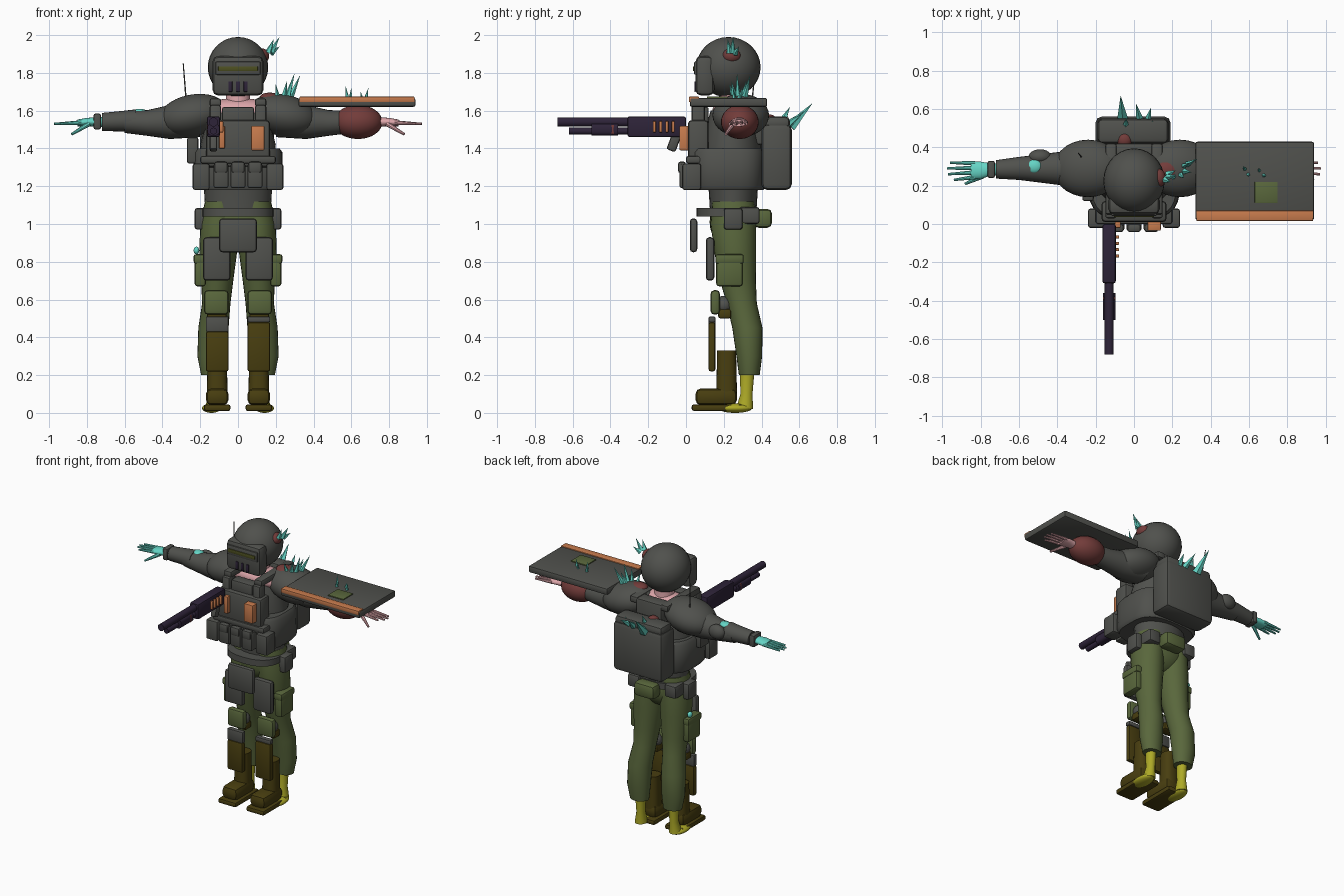
import bpy, bmesh, math
from mathutils import Vector

default_cube = bpy.data.objects.get("Cube")
if default_cube:
    bpy.data.objects.remove(default_cube, do_unlink=True)


def paint(name, red, green, blue):
    material = bpy.data.materials.new(name)
    material.use_nodes = True
    material.diffuse_color = (red, green, blue, 1)
    material.node_tree.nodes["Principled BSDF"].inputs["Base Color"].default_value = (red, green, blue, 1)
    return material


grey = paint("armor grey", .08, .082, .074)
olive = paint("olive cloth", .1, .135, .045)
visor = paint("visor olive", .075, .08, .015)
brown = paint("boot brown", .065, .048, .005)
yellow = paint("yellow skin", .42, .4, .02)
teal = paint("teal crystal", .13, .66, .56)
pink = paint("pink skin", .72, .38, .4)
red = paint("red flesh", .17, .045, .042)
orange = paint("orange plastic", .58, .2, .075)
purple = paint("gun purple", .027, .017, .04)


def finish(bm, name, material, angle=38):
    """Turn a bmesh into a shaded, coloured object."""
    bmesh.ops.recalc_face_normals(bm, faces=bm.faces)
    mesh = bpy.data.meshes.new(name)
    bm.to_mesh(mesh)
    bm.free()
    mesh.materials.append(material)
    mesh.shade_smooth()
    mesh.set_sharp_from_angle(angle=math.radians(angle))
    part = bpy.data.objects.new(name, mesh)
    bpy.context.collection.objects.link(part)
    return part


def box(name, material, xs, ys, zs, bevel=.012):
    """Bevelled box given by its range on each axis."""
    bm = bmesh.new()
    bmesh.ops.create_cube(bm, size=1)
    spans = [sorted(span) for span in (xs, ys, zs)]
    for vert in bm.verts:
        vert.co = [low + (c + .5) * (high - low) for c, (low, high) in zip(vert.co, spans)]
    if bevel:
        limit = min(high - low for low, high in spans) * .45
        bmesh.ops.bevel(bm, geom=bm.edges[:], offset=min(bevel, limit), segments=2,
                        profile=.5, affect="EDGES")
    return finish(bm, name, material)


def ball(name, material, centre, radii, tilt=0):
    bm = bmesh.new()
    bmesh.ops.create_uvsphere(bm, u_segments=28, v_segments=16, radius=1)
    for vert in bm.verts:
        vert.co = [c * r for c, r in zip(vert.co, radii)]
    part = finish(bm, name, material, 60)
    part.location = centre
    part.rotation_euler.y = tilt
    return part


def loft(name, material, axis, rings, power=1, sides=24):
    """Skin over rings: position along axis, two centre values, two radii."""
    bm = bmesh.new()
    loops = []
    for along, a, b, radius_a, radius_b in rings:
        loop = []
        for i in range(sides):
            turn = math.tau * i / sides
            c, s = math.cos(turn), math.sin(turn)
            point = [a + radius_a * math.copysign(abs(c) ** power, c),
                     b + radius_b * math.copysign(abs(s) ** power, s)]
            point.insert("xyz".index(axis), along)
            loop.append(bm.verts.new(point))
        loops.append(loop)
    for low, high in zip(loops, loops[1:]):
        for i in range(sides):
            j = (i + 1) % sides
            bm.faces.new((low[i], low[j], high[j], high[i]))
    bm.faces.new(loops[0])
    bm.faces.new(loops[-1])
    return finish(bm, name, material, 50)


def spike(name, material, base, tip, radius, end=0, sides=5):
    bm = bmesh.new()
    base, tip = Vector(base), Vector(tip)
    bmesh.ops.create_cone(bm, cap_ends=True, segments=sides, radius1=radius, radius2=end,
                          depth=(tip - base).length)
    part = finish(bm, name, material, 30)
    part.location = (base + tip) / 2
    part.rotation_euler = (tip - base).to_track_quat("Z", "Y").to_euler()
    return part


def crystals(name, base, tips, radius=.018):
    for tip in tips:
        root = Vector(base).lerp(Vector(tip), .1)
        root.x += (tip[0] - base[0]) * .4
        root.y += (tip[1] - base[1]) * .4
        spike(name, teal, root, tip, radius)


# Head and helmet
loft("neck", pink, "z", [(1.58, 0, .24, .07, .07), (1.74, 0, .24, .06, .06)])
ball("helmet", grey, (0, .225, 1.83), (.16, .17, .16))
box("face_plate", grey, (-.135, .135), (.05, .15), (1.68, 1.89), .03)
box("visor_frame", grey, (-.12, .12), (.042, .06), (1.79, 1.86))
box("visor_strip", visor, (-.105, .105), (.036, .044), (1.81, 1.835), .003)
for x in (-.04, 0, .04):
    box("face_vent", purple, (x - .01, x + .01), (.044, .052), (1.7, 1.755), .002)
ball("head_growth", red, (.125, .24, 1.89), (.04, .05, .04))
crystals("head_crystal", (.13, .24, 1.9), [(.22, .25, 1.99), (.19, .22, 1.98), (.22, .28, 1.94)])

# Torso, vest and shoulders
loft("torso", grey, "z", [(1.02, 0, .25, .17, .12), (1.18, 0, .25, .18, .13),
                          (1.42, 0, .24, .2, .16), (1.6, 0, .25, .15, .12)])
ball("bare_shoulders", pink, (0, .24, 1.6), (.23, .1, .065))
loft("vest_wrap", grey, "z", [(1.18, 0, .22, .225, .19), (1.2, 0, .22, .24, .2),
                              (1.38, 0, .22, .235, .2), (1.4, 0, .22, .22, .19)], .65, 32)
box("chest_plate", grey, (-.17, .17), (.01, .12), (1.3, 1.55), .02)
box("chest_band", grey, (-.2, .2), (0, .1), (1.32, 1.36))
box("vest_collar", grey, (-.085, .085), (.04, .12), (1.52, 1.62))
box("nape_plate", grey, (-.1, .1), (.33, .42), (1.42, 1.66))
for x in (-.09, 0, .09):
    box("magazine_pouch", grey, (x - .04, x + .04), (-.035, .03), (1.19, 1.32))
    box("pouch_flap", grey, (x - .035, x + .035), (-.042, .0), (1.27, 1.33))
box("orange_radio", orange, (.07, .14), (-.035, .02), (1.39, 1.52), .006)
box("orange_clip", orange, (-.1, -.07), (-.02, .02), (1.4, 1.52), .005)
box("side_radio", grey, (-.27, -.21), (.12, .22), (1.32, 1.46))
spike("antenna", grey, (-.275, .35, 1.66), (-.29, .37, 1.85), .004, .003)

# Backpack
box("backpack", grey, (-.2, .19), (.4, .56), (1.18, 1.53), .03)
box("backpack_lid", grey, (-.19, .18), (.42, .55), (1.5, 1.57), .025)
ball("pack_growth", red, (-.05, .44, 1.55), (.04, .04, .03))
crystals("pack_crystal", (-.05, .44, 1.5), [(-.07, .67, 1.64), (-.04, .55, 1.62)], .03)
crystals("pack_crystal", (.05, .46, 1.52), [(.01, .63, 1.6), (.09, .61, 1.58), (.1, .54, 1.57)], .022)

# Hips
ball("pelvis", olive, (0, .25, 1.01), (.19, .125, .14))
loft("belt", grey, "z", [(1.04, 0, .22, .19, .165), (1.085, 0, .22, .19, .165)], .8)
box("front_pouch", grey, (-.1, .1), (.02, .06), (.85, 1.03), .018)
box("rear_pouch", olive, (-.06, .1), (.36, .455), (.98, 1.08), .025)

# Paired parts, left then right
for side, s in (("left_", 1), ("right_", -1)):
    def pair(part, material, xs, *spans):
        box(side + part, material, [s * x for x in xs], *spans)

    def skin(part, material, axis, rings, power=1):
        if axis == "x":
            rings = [(s * r[0], *r[1:]) for r in rings]
        else:
            rings = [(r[0], s * r[1], *r[2:]) for r in rings]
        loft(side + part, material, axis, rings, power)

    # Legs
    skin("trouser_leg", olive, "z", [
        (1.12, .085, .25, .09, .11), (1, .1, .25, .1, .12), (.85, .105, .26, .1, .11),
        (.7, .11, .275, .085, .095), (.58, .115, .295, .075, .08), (.45, .13, .325, .08, .08),
        (.3, .135, .335, .08, .068), (.2, .13, .335, .065, .055)])
    skin("bare_shank", yellow, "z", [(.25, .13, .325, .035, .04), (.1, .13, .32, .028, .032),
                                     (.02, .135, .31, .04, .045)])
    ball(side + "bare_foot", yellow, (s * .14, .26, .025), (.05, .09, .025))
    skin("boot_shaft", brown, "z", [(.1, .11, .215, .055, .055), (.33, .11, .215, .05, .05)], .8)
    pair("boot_upper", brown, (.05, .17), (.05, .27), (.04, .13), .03)
    pair("boot_sole", brown, (.04, .18), (.03, .3), (.01, .045))
    cut = .48 if s > 0 else .43
    pair("shin_plate", brown, (.05, .17), (.12, .155), (.22, cut), .01)
    pair("shin_plate_top", grey, (.05, .17), (.12, .155), (cut, .51), .006)
    pair("knee_strap", brown, (.06, .165), (.17, .24), (.5, .55))
    ball(side + "knee_joint", grey, (s * .11, .2, .57), (.055, .05, .05))
    pair("knee_pad", olive, (.05, .18), (.13, .18), (.52, .65), .02)
    pair("thigh_plate", grey, (.04, .185), (.105, .15), (.7, .93), .018)
    pair("thigh_pouch", olive, (.17, .23), (.16, .3), (.67, .83), .015)
    pair("thigh_flap", olive, (.17, .235), (.155, .305), (.79, .84))
    pair("hip_pouch", grey, (.16, .23), (.2, .3), (.97, 1.085), .015)
    pair("back_hip_pouch", grey, (.1, .19), (.28, .39), (1, 1.09), .015)

    # Vest sides and straps
    pair("vest_pod", grey, (.15, .24), (-.02, .08), (1.18, 1.32))
    pair("shoulder_strap", grey, (.09, .15), (.03, .1), (1.45, 1.63))
    pair("strap_top", grey, (.09, .15), (.05, .42), (1.62, 1.665))

    # Arms
    ball(side + "pauldron", grey, (s * .24, .29, 1.575), (.185, .15, .11), s * .2)
    skin("arm", grey, "x", [(.2, .3, 1.56, .11, .1), (.36, .29, 1.54, .09, .09),
                            (.48, .29, 1.535, .075, .068), (.6, .29, 1.54, .06, .058)])
    flesh = pink if s > 0 else teal
    skin("wrist", flesh, "x", [(.6, .285, 1.54, .045, .045), (.74, .285, 1.54, .03, .025),
                               (.8, .28, 1.54, .045, .022), (.85, .28, 1.535, .045, .018)])
    tips = [(.96, .32), (.975, .29), (.97, .26), (.94, .23)]
    for i, (x, y) in enumerate(tips):
        root = (s * .83, .317 - i * .024, 1.537)
        spike(side + "finger", flesh, root, (s * x, y, 1.53), .012, .006, 8)
    spike(side + "thumb", flesh, (s * .79, .25, 1.53), (s * .88, .21, 1.475), .014, .007, 8)

# Right forearm guard and crystal patches
loft("right_bracer", grey, "x", [(-.72, .285, 1.54, .048, .048), (-.6, .29, 1.545, .06, .055),
                                 (-.54, .29, 1.545, .066, .062)])
box("right_cuff", grey, (-.765, -.725), (.24, .33), (1.5, 1.585))
ball("right_elbow_pad", grey, (-.49, .35, 1.55), (.06, .04, .05))
ball("arm_crystal_patch", teal, (-.52, .3, 1.59), (.04, .035, .02))
ball("thigh_crystal_patch", teal, (-.22, .27, .86), (.015, .02, .02))

# Left swollen arm, shoulder growth and forearm shield
ball("swollen_forearm", red, (.635, .285, 1.54), (.13, .1, .09))
ball("shoulder_growth", red, (.2, .28, 1.645), (.09, .065, .045), .3)
crystals("shoulder_crystal", (.22, .28, 1.65), [
    (.33, .34, 1.79), (.3, .27, 1.8), (.26, .24, 1.76), (.29, .32, 1.76), (.2, .23, 1.74)])
box("shield_board", grey, (.32, .94), (.02, .43), (1.62, 1.668), .012)
box("shield_stripe", orange, (.325, .935), (.016, .07), (1.645, 1.674), .004)
box("shield_patch", olive, (.63, .75), (.11, .22), (1.667, 1.675), .002)
crystals("shield_crystal", (.59, .27, 1.65), [(.57, .3, 1.73), (.6, .25, 1.72)], .012)
crystals("shield_crystal", (.66, .26, 1.65), [(.69, .25, 1.72), (.65, .29, 1.7)], .012)

# Shotgun
box("gun_receiver", purple, (-.165, -.095), (-.31, 0), (1.46, 1.57), .012)
loft("gun_barrel", purple, "y", [(-.68, -.13, 1.54, .024, .024), (-.3, -.13, 1.54, .024, .024)])
loft("gun_tube", purple, "y", [(-.62, -.13, 1.492, .018, .018), (-.3, -.13, 1.492, .018, .018)])
loft("gun_pump", purple, "y", [(-.5, -.13, 1.5, .033, .032), (-.36, -.13, 1.5, .033, .032)], .7)
box("gun_pump_ring", red, (-.163, -.097), (-.395, -.38), (1.475, 1.525), .004)
for i in range(4):
    y = -.175 + i * .033
    box("shell", orange, (-.1, -.078), (y, y + .016), (1.485, 1.545), .004)
grip = box("gun_grip", grey, (-.15, -.11), (-.025, .025), (-.045, .045))
grip.location = (0, -.065, 1.43)
grip.rotation_euler.x = -.35
